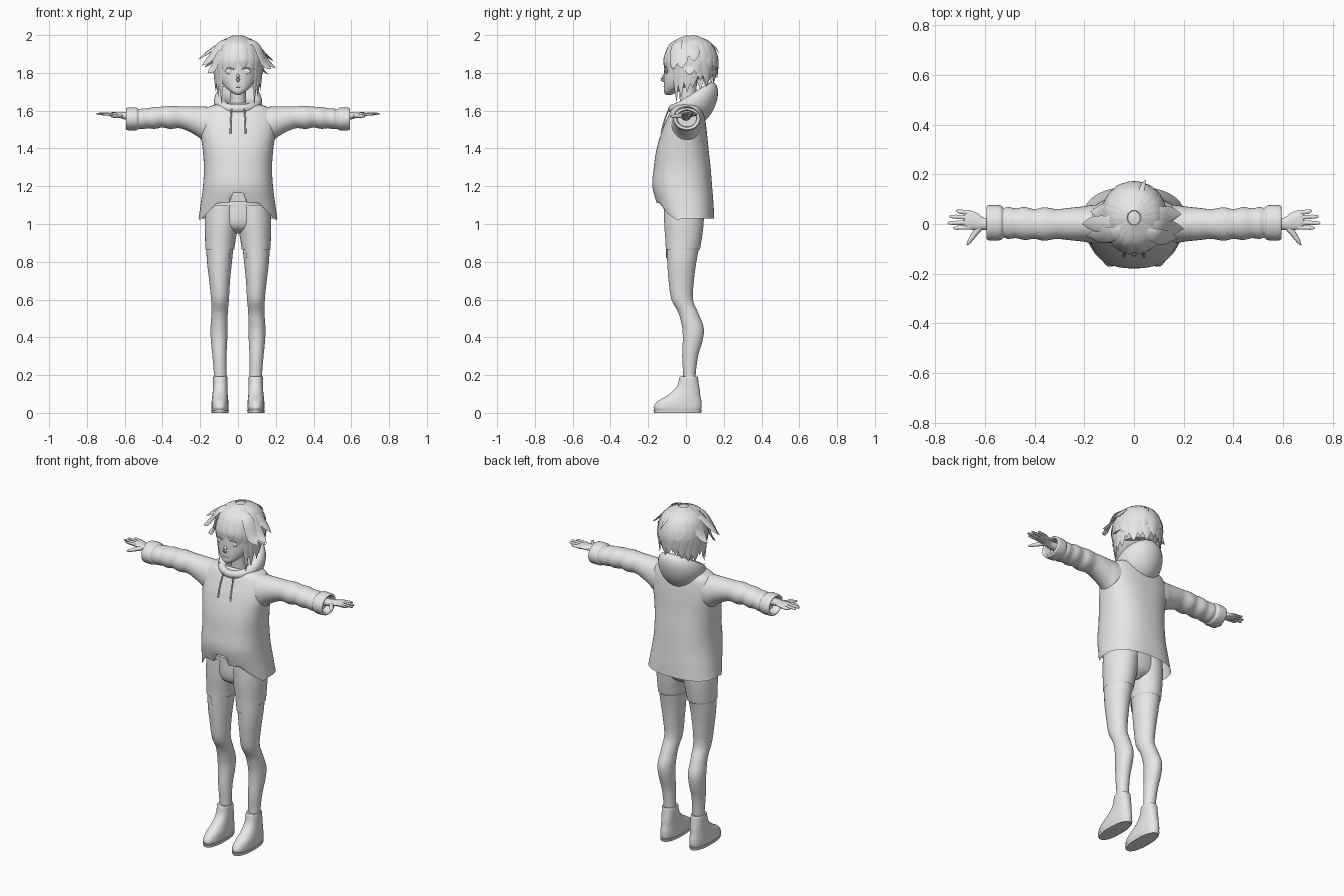
import bpy, bmesh, math, random
from mathutils import Vector

random.seed(4)
default = bpy.data.objects.get("Cube")
if default:
    bpy.data.objects.remove(default, do_unlink=True)

GREY = (0.8, 0.8, 0.8, 1)
mat = bpy.data.materials.new("plain grey")
mat.use_nodes = True
mat.diffuse_color = GREY
mat.node_tree.nodes["Principled BSDF"].inputs["Base Color"].default_value = GREY


def smooth_rows(rows, steps):
    """Catmull-Rom interpolation of equal-length tuples."""
    out = []
    for i in range(len(rows) - 1):
        quad = (rows[max(i - 1, 0)], rows[i], rows[i + 1], rows[min(i + 2, len(rows) - 1)])
        for s in range(steps):
            t = s / steps
            out.append([b + 0.5 * t * (c - a + t * (2 * a - 5 * b + 4 * c - d
                        + t * (3 * (b - c) + d - a))) for a, b, c, d in zip(*quad)])
    return out + [list(rows[-1])]


def skin(bm, rings, caps=True, loop=False):
    """Bridge rings of points with quads."""
    loops = [[bm.verts.new(p) for p in ring] for ring in rings]
    pairs = list(zip(loops, loops[1:])) + ([(loops[-1], loops[0])] if loop else [])
    for a, b in pairs:
        for i in range(len(a)):
            j = (i + 1) % len(a)
            bm.faces.new((a[i], a[j], b[j], b[i]))
    if caps:
        bm.faces.new(loops[0])
        bm.faces.new(loops[-1])


def loft(bm, rows, axis="z", n=32, power=2, steps=4, caps=True):
    """Rows are (position on axis, centre a, centre b, radius a, radius b)."""
    rings = []
    for t, a, b, ra, rb in smooth_rows(rows, steps):
        ring = []
        for i in range(n):
            c, s = math.cos(math.tau * i / n), math.sin(math.tau * i / n)
            u = a + ra * math.copysign(abs(c) ** (2 / power), c)
            v = b + rb * math.copysign(abs(s) ** (2 / power), s)
            ring.append((u, v, t) if axis == "z" else (t, u, v))
        rings.append(ring)
    skin(bm, rings, caps)


def sweep(bm, rows, flat=1.0, centre=None, n=8, steps=4):
    """Tapered strand through (x, y, z, half width), flat side facing the centre."""
    rows = smooth_rows(rows, steps)
    pts = [Vector(r[:3]) for r in rows]
    rings = []
    for i, p in enumerate(pts):
        along = (pts[min(i + 1, len(pts) - 1)] - pts[max(i - 1, 0)]).normalized()
        hint = p - centre if centre else Vector((0, 0.3, 1))
        side = along.cross(hint).normalized()
        out = side.cross(along)
        w = max(rows[i][3], 0.001)
        rings.append([p + side * w * math.cos(math.tau * k / n)
                      + out * w * flat * math.sin(math.tau * k / n) for k in range(n)])
    skin(bm, rings)


def blob(bm, centre, radii):
    made = bmesh.ops.create_uvsphere(bm, u_segments=20, v_segments=12, radius=1)["verts"]
    for v in made:
        v.co = Vector(c + r * x for c, r, x in zip(centre, radii, v.co))


def trim(bm, hem):
    """Cut a garment along a hem height rule."""
    low = {v for v in bm.verts if v.co.z < hem(v.co)}
    gone = [f for f in bm.faces if all(v in low for v in f.verts)]
    bmesh.ops.delete(bm, geom=gone, context="FACES")
    for v in bm.verts:
        v.co.z = max(v.co.z, hem(v.co))


def finish(name, bm, mirror=False):
    bmesh.ops.recalc_face_normals(bm, faces=bm.faces[:])
    mesh = bpy.data.meshes.new(name)
    bm.to_mesh(mesh)
    bm.free()
    mesh.materials.append(mat)
    obj = bpy.data.objects.new(name, mesh)
    bpy.context.collection.objects.link(obj)
    if mirror:
        obj.modifiers.new("Mirror", "MIRROR").use_mirror_merge = False
    bpy.ops.object.select_all(action="DESELECT")
    obj.select_set(True)
    bpy.context.view_layer.objects.active = obj
    bpy.ops.object.shade_smooth_by_angle(angle=math.radians(45))


def part(name, builder, *args, mirror=False, **kw):
    bm = bmesh.new()
    builder(bm, *args, **kw)
    finish(name, bm, mirror)


# Legs and pelvis
thigh = [(1.1, .08, -.01, .085, .1), (1, .087, -.011, .083, .098), (.9, .094, -.014, .073, .088),
         (.8, .098, -.022, .066, .077)]
calf = [(.7, .097, -.025, .055, .067), (.6, .095, -.02, .047, .057), (.53, .097, .012, .043, .052),
        (.45, .1, .037, .045, .057), (.38, .1, .035, .043, .052), (.3, .098, .022, .037, .042),
        (.2, .094, .018, .033, .033), (.12, .094, .018, .033, .033)]
part("legs", loft, thigh + calf, mirror=True)
part("pelvis", loft, [(.95, 0, -.01, .04, .04), (.98, 0, -.01, .12, .085), (1.03, 0, -.01, .16, .1),
                      (1.12, 0, -.01, .165, .1)])

# Shorts with a stepped hem
bm = bmesh.new()
loft(bm, [(z, x, y, rx + .006, ry + .006) for z, x, y, rx, ry in thigh], n=48, steps=10, caps=False)
trim(bm, lambda p: .82 if p.y < 0 and .045 < p.x < .1 else .865)
finish("shorts", bm, True)

# Ankle boots
part("boots", loft, [(.012, .095, -.042, .042, .12), (.03, .095, -.044, .045, .127),
                     (.06, .095, -.035, .044, .117), (.09, .095, -.013, .041, .089),
                     (.12, .094, .004, .039, .069), (.15, .094, .012, .038, .056),
                     (.19, .094, .014, .037, .048), (.192, .094, .016, .031, .04)],
     power=2.3, mirror=True)
part("boot_soles", loft, [(0, .095, -.044, .044, .124), (.016, .095, -.044, .047, .128)],
     power=2.3, steps=1, mirror=True)


# Hoodie body with a notched front hem
def hoodie_hem(p):
    x = abs(p.x)
    if p.y > -.03:
        return 1.03
    if x < .04:
        return 1.165
    return 1.11 if x < .11 else max(1.02, 1.11 - (x - .11))


bm = bmesh.new()
loft(bm, [(1.02, 0, .01, .21, .14), (1.1, 0, -.004, .198, .15), (1.2, 0, -.02, .185, .158),
          (1.3, 0, -.02, .18, .15), (1.4, 0, -.018, .187, .137), (1.5, 0, -.008, .2, .117),
          (1.57, 0, .002, .195, .097), (1.615, 0, .008, .165, .08), (1.64, 0, .01, .09, .06)],
     n=72, power=2.4, steps=8, caps=False)
trim(bm, hoodie_hem)
finish("hoodie_body", bm)

# Sleeves with soft creases and a hollow cuff
bm = bmesh.new()
loft(bm, [(.1, 0, 1.53, .08, .085), (.17, 0, 1.527, .076, .094), (.21, 0, 1.541, .07, .08),
          (.26, 0, 1.556, .065, .066), (.31, 0, 1.565, .06, .058), (.36, 0, 1.564, .067, .061),
          (.4, 0, 1.566, .06, .055), (.44, .002, 1.562, .066, .058), (.475, .003, 1.56, .06, .053),
          (.505, .004, 1.557, .064, .055), (.525, .005, 1.555, .06, .052),
          (.538, .005, 1.556, .07, .06), (.58, .005, 1.556, .071, .06), (.592, .005, 1.556, .066, .056),
          (.588, .005, 1.557, .056, .046), (.55, .005, 1.557, .05, .042)], axis="x")
finish("sleeves", bm, True)

# Hood folded down behind the neck
bm = bmesh.new()
rings = []
for i in range(48):
    a = math.tau * i / 48
    back = (1 - math.cos(a)) / 2
    ring = []
    for k in range(20):
        c, s = math.cos(math.tau * k / 20), math.sin(math.tau * k / 20)
        dz = (.022 + .085 * back ** 1.5) * s
        dr = (.018 + .038 * back) * c + .3 * dz * back
        ring.append((math.sin(a) * (.088 + dr), .015 - math.cos(a) * (.09 + dr),
                     1.61 + .034 * back + dz))
    rings.append(ring)
skin(bm, rings, caps=False, loop=True)
finish("hood", bm)

part("drawstrings", sweep, [(.034, -.09, 1.61, .004), (.038, -.113, 1.55, .004),
                            (.04, -.131, 1.48, .005)], mirror=True)

# Hands
bm = bmesh.new()
loft(bm, [(.54, 0, 1.57, .026, .023), (.6, 0, 1.573, .024, .019), (.63, .01, 1.577, .034, .014),
          (.665, .017, 1.58, .039, .012), (.682, .017, 1.58, .034, .008)], axis="x", n=20)
for root, tip, reach in ((-.013, -.016, .728), (.007, .004, .75), (.027, .03, .743), (.046, .053, .717)):
    sweep(bm, [(.66, root, 1.58, .01), (.7, (root + tip) / 2, 1.582, .009),
               (reach - .01, tip, 1.583, .007), (reach, tip, 1.583, .002)], flat=.85)
sweep(bm, [(.612, -.005, 1.574, .013), (.64, -.038, 1.572, .012), (.662, -.07, 1.57, .008),
           (.672, -.085, 1.57, .002)])
finish("hands", bm, True)

# Neck, head and face
part("neck", loft, [(1.58, 0, .02, .05, .05), (1.66, 0, .01, .041, .043), (1.76, 0, .01, .045, .05)])
part("head", loft, [(1.684, 0, -.092, .012, .014), (1.7, 0, -.08, .038, .037),
                    (1.73, 0, -.052, .073, .065), (1.77, 0, -.023, .097, .094),
                    (1.82, 0, -.003, .108, .112), (1.88, 0, .012, .112, .122),
                    (1.94, 0, .016, .09, .1), (1.975, 0, .018, .04, .05)])
part("nose", sweep, [(0, -.106, 1.8, .005), (0, -.124, 1.768, .01), (0, -.112, 1.755, .006)])
part("eyes", blob, (.044, -.103, 1.808), (.023, .006, .015), mirror=True)
part("lashes", sweep, [(.018, -.113, 1.82, .002), (.044, -.109, 1.827, .004),
                       (.07, -.091, 1.818, .002)], mirror=True)
part("mouth", blob, (0, -.114, 1.726), (.018, .005, .003))

# Hair cap, open over the face
SKULL = Vector((0, .025, 1.865))
SIZE = (.123, .136, .13)
bm = bmesh.new()
blob(bm, SKULL, SIZE)
trim(bm, lambda p: 1.9 if p.y < -.04 else 1.77)
finish("hair_cap", bm)


def lock(bm, angle, tip_z, flare, width):
    """Pointed lock from the crown down to a tip."""
    a = math.radians(angle)
    rows = []
    for tilt, share in ((12, .4), (48, 1), (84, 1)):
        t = math.radians(tilt)
        d = (math.sin(t) * math.sin(a), -math.sin(t) * math.cos(a), math.cos(t))
        rows.append([c + 1.02 * r * x for c, r, x in zip(SKULL, SIZE, d)] + [width * share])
    for share, k in ((.6, .8), (1, 0)):
        r = 1.02 + flare * share
        z = rows[2][2] + (tip_z - rows[2][2]) * share
        rows.append([SIZE[0] * r * math.sin(a), SKULL.y - SIZE[1] * r * math.cos(a), z, width * k])
    sweep(bm, rows, flat=.22, centre=SKULL)


bm = bmesh.new()
for angle in range(-50, 51, 20):
    lock(bm, angle + random.uniform(-4, 4), random.uniform(1.79, 1.83), .0, .028)
finish("fringe", bm)

bm = bmesh.new()
for side in (-1, 1):
    lock(bm, side * 52, 1.64, -.14, .017)
    lock(bm, side * 66, 1.67, -.1, .024)
    lock(bm, side * 82, 1.7, -.06, .03)
finish("side_locks", bm)

bm = bmesh.new()
for angle in range(95, 266, 17):
    lock(bm, angle, random.uniform(1.71, 1.77), random.uniform(-.12, .02), .034)
    lock(bm, angle + 8, random.uniform(1.78, 1.84), random.uniform(.02, .08), .028)
finish("back_locks", bm)

# Loose tufts sticking out at the temples and back
bm = bmesh.new()
for x, y, z in ((-.21, 0, 1.87), (-.19, -.05, 1.84), (-.175, .05, 1.83), (-.16, -.05, 1.8),
                (.2, -.02, 1.825), (.19, .04, 1.86), (.175, -.06, 1.82), (.165, .02, 1.79)):
    s = math.copysign(1, x)
    sweep(bm, [(s * .03, y * .5, 1.975, .012), (s * .095, y * .8, 1.95, .032),
               (x * .78, y, z + .035, .03), (x, y, z, .001)], flat=.2, centre=SKULL)
sweep(bm, [(.02, .1, 1.965, .008), (.035, .15, 1.94, .01), (.045, .178, 1.9, .001)],
      flat=.3, centre=SKULL)
finish("loose_tufts", bm)
